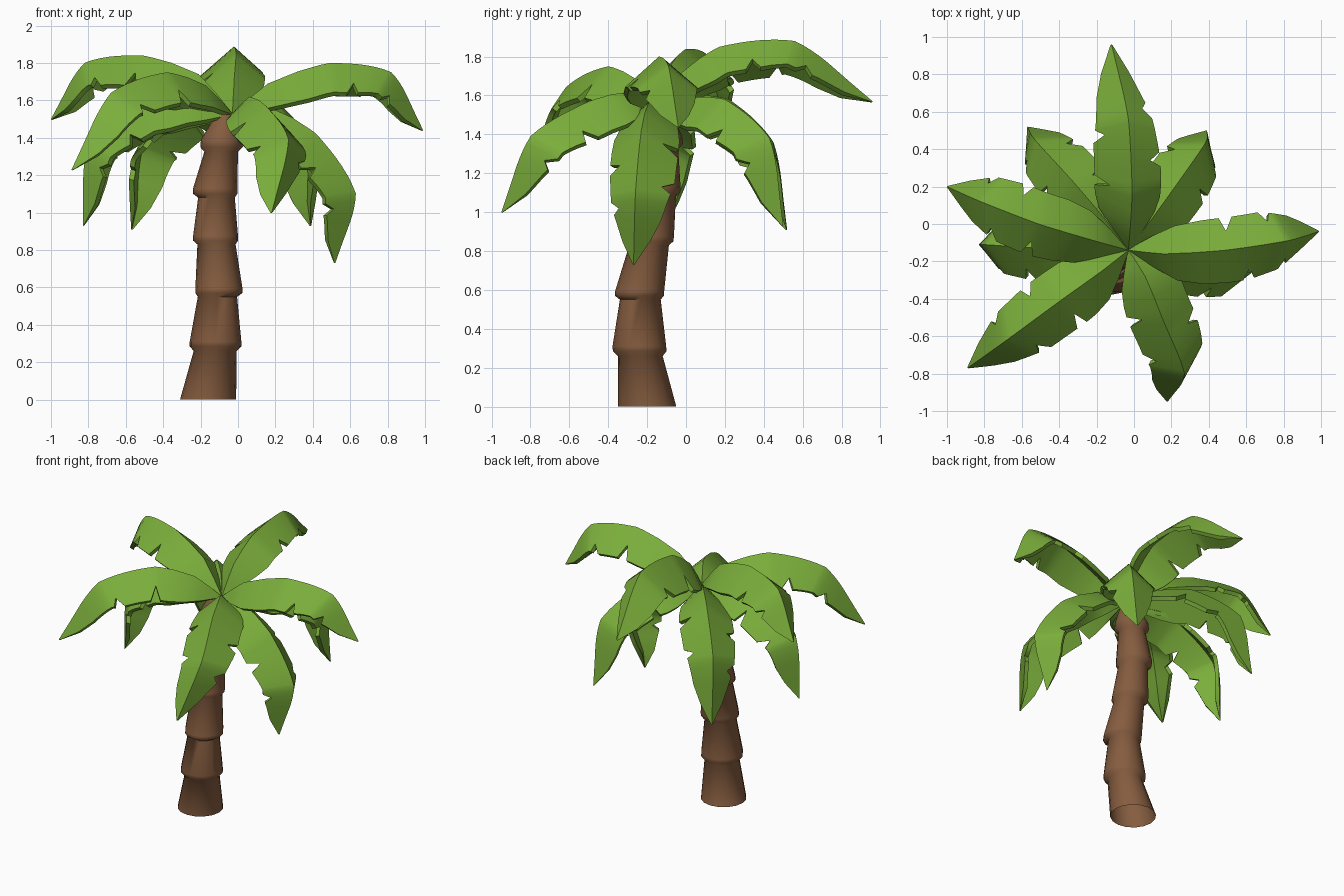
import bpy, bmesh, math
from mathutils import Vector

if "Cube" in bpy.data.objects:
    bpy.data.objects.remove(bpy.data.objects["Cube"])


def material(name, rgb):
    m = bpy.data.materials.new(name)
    m.diffuse_color = (*rgb, 1)
    m.use_nodes = True
    m.node_tree.nodes["Principled BSDF"].inputs["Base Color"].default_value = m.diffuse_color
    return m


GREEN = material("leaf green", (0.195, 0.42, 0.043))
BROWN = material("bark brown", (0.235, 0.108, 0.05))


def loft(name, rows, mat, angle, open_base=False):
    """Skin a closed tube through equal-sized rows of points and cap the ends."""
    bm = bmesh.new()
    rings = [[bm.verts.new(p) for p in row] for row in rows]
    n = len(rows[0])
    for a, b in zip(rings, rings[1:]):
        for i in range(n):
            j = (i + 1) % n
            bm.faces.new((a[i], a[j], b[j], b[i]))
    base = bm.faces.new(rings[0][::-1])
    bm.faces.new(rings[-1])
    bmesh.ops.recalc_face_normals(bm, faces=bm.faces)
    if open_base:
        bm.faces.remove(base)
    mesh = bpy.data.meshes.new(name)
    bm.to_mesh(mesh)
    bm.free()
    mesh.materials.append(mat)
    ob = bpy.data.objects.new(name, mesh)
    bpy.context.collection.objects.link(ob)
    bpy.ops.object.select_all(action='DESELECT')
    ob.select_set(True)
    bpy.context.view_layer.objects.active = ob
    bpy.ops.object.shade_smooth_by_angle(angle=math.radians(angle))


# Trunk: stacked flaring segments along a leaning centre line (x, y, z, radius)
trunk = [
    (-.16, -.20, 0, .15), (-.122, -.235, .26, .115), (-.12, -.238, .285, .138),
    (-.12, -.24, .31, .138),
    (-.11, -.235, .55, .105), (-.102, -.24, .57, .126), (-.102, -.238, .595, .126),
    (-.115, -.19, .83, .102), (-.12, -.185, .85, .12), (-.12, -.182, .875, .12),
    (-.115, -.15, 1.08, .098), (-.122, -.148, 1.10, .118), (-.122, -.146, 1.13, .118),
    (-.09, -.13, 1.325, .09), (-.088, -.13, 1.35, .114), (-.088, -.13, 1.39, .11),
    (-.07, -.133, 1.50, .062), (-.068, -.134, 1.53, .04),
]
SIDES = 16
loft("trunk", [[(x + r * math.cos(k * math.tau / SIDES), y + r * math.sin(k * math.tau / SIDES), z)
                for k in range(SIDES)] for x, y, z, r in trunk], BROWN, 60, True)

# Leaf outline: half width along the ridge (0 = crown, 4 = tip), with torn notches
EDGE_A = [(0, .04), (.5, .5), (1, .84), (1.5, .97), (1.85, 1), (2, .58), (2.12, 1),
          (2.72, .98), (2.84, .66), (2.95, .9), (3.4, .68), (3.7, .42), (4, .03)]
EDGE_B = [(0, .04), (.5, .5), (1, .84), (1.5, .98), (2.3, 1),
          (2.42, .66), (2.55, .98), (3.1, .86), (3.2, .58), (3.3, .74), (3.7, .42), (4, .03)]
STEPS = sorted({u for u, _ in EDGE_A + EDGE_B} | {3})
THICK, FOLD = .028, math.radians(42)


def width_at(edge, u):
    for (u0, w0), (u1, w1) in zip(edge, edge[1:]):
        if u <= u1:
            return w0 + (w1 - w0) * (u - u0) / (u1 - u0)


def leaf(name, ridge, flip, wl, wr):
    """Folded blade along a ridge line; wl and wr are the widths left and right of it."""
    pts = [Vector((-.03, -.14, 1.53))] + [Vector(p) for p in ridge]
    segs = [b - a for a, b in zip(pts, pts[1:])]
    dirs = [d.normalized() for d in segs]
    tangents = [dirs[0]] + [(a + b).normalized() for a, b in zip(dirs, dirs[1:])] + [dirs[-1]]
    out = pts[3] - pts[0]
    side = Vector((out.y, -out.x, 0)).normalized()
    edges = (EDGE_B, EDGE_A) if flip else (EDGE_A, EDGE_B)
    c, s = math.cos(FOLD), math.sin(FOLD)
    rows = []
    for u in STEPS:
        i = min(int(u), 3)
        f = u - i
        # straight segments softened halfway towards a smooth curve
        bulge = (tangents[i] * (f * (1 - f) ** 2) - tangents[i + 1] * (f * f * (1 - f))) * segs[i].length
        bulge -= segs[i] * (f * (1 - f) * (1 - 2 * f))
        p = pts[i].lerp(pts[i + 1], f) + bulge * .6
        n = side.cross(tangents[i].lerp(tangents[i + 1], f)).normalized()
        a, b = width_at(edges[0], u) * wl, width_at(edges[1], u) * wr
        t = THICK * min(1, min(a, b) / .06)
        left = p + (-side * c - n * s) * a
        right = p + (side * c - n * s) * b
        rows.append([left, p, right,
                     right - (n * c + side * s) * t, p - n * t / c, left - (n * c - side * s) * t])
    loft(name, rows, GREEN, 50)


# Ridge lines of the nine leaves, from near the crown to the tip
RIDGES = {
    "leaf_right": [(.16, -.16, 1.69), (.49, -.14, 1.80), (.82, -.09, 1.75), (.99, -.04, 1.44)],
    "leaf_back": [(-.02, -.02, 1.72), (-.01, .17, 1.85), (-.03, .56, 1.88), (-.12, .96, 1.57)],
    "leaf_back_right": [(.09, .02, 1.59), (.22, .20, 1.58), (.38, .43, 1.38), (.39, .50, .93)],
    "leaf_back_left": [(-.15, .02, 1.60), (-.32, .22, 1.58), (-.53, .45, 1.36), (-.57, .52, .91)],
    "leaf_left": [(-.21, -.09, 1.74), (-.51, 0, 1.84), (-.82, .12, 1.80), (-1, .20, 1.50)],
    "leaf_left_low": [(-.25, -.14, 1.61), (-.50, -.13, 1.58), (-.80, -.11, 1.36), (-.83, -.11, .93)],
    "leaf_front_left": [(-.17, -.25, 1.68), (-.38, -.40, 1.75), (-.68, -.62, 1.64), (-.89, -.77, 1.23)],
    "leaf_front": [(.06, -.28, 1.62), (.15, -.50, 1.57), (.27, -.80, 1.39), (.18, -.95, 1.0)],
    "leaf_front_right": [(.15, -.19, 1.57), (.42, -.23, 1.42), (.63, -.26, 1.10), (.52, -.27, .73)],
}
WIDTHS = {"leaf_back": (.27, .21)}
for k, (name, ridge) in enumerate(RIDGES.items()):
    leaf(name, ridge, k % 2 == 1 and name != "leaf_back", *WIDTHS.get(name, (.235, .235)))
